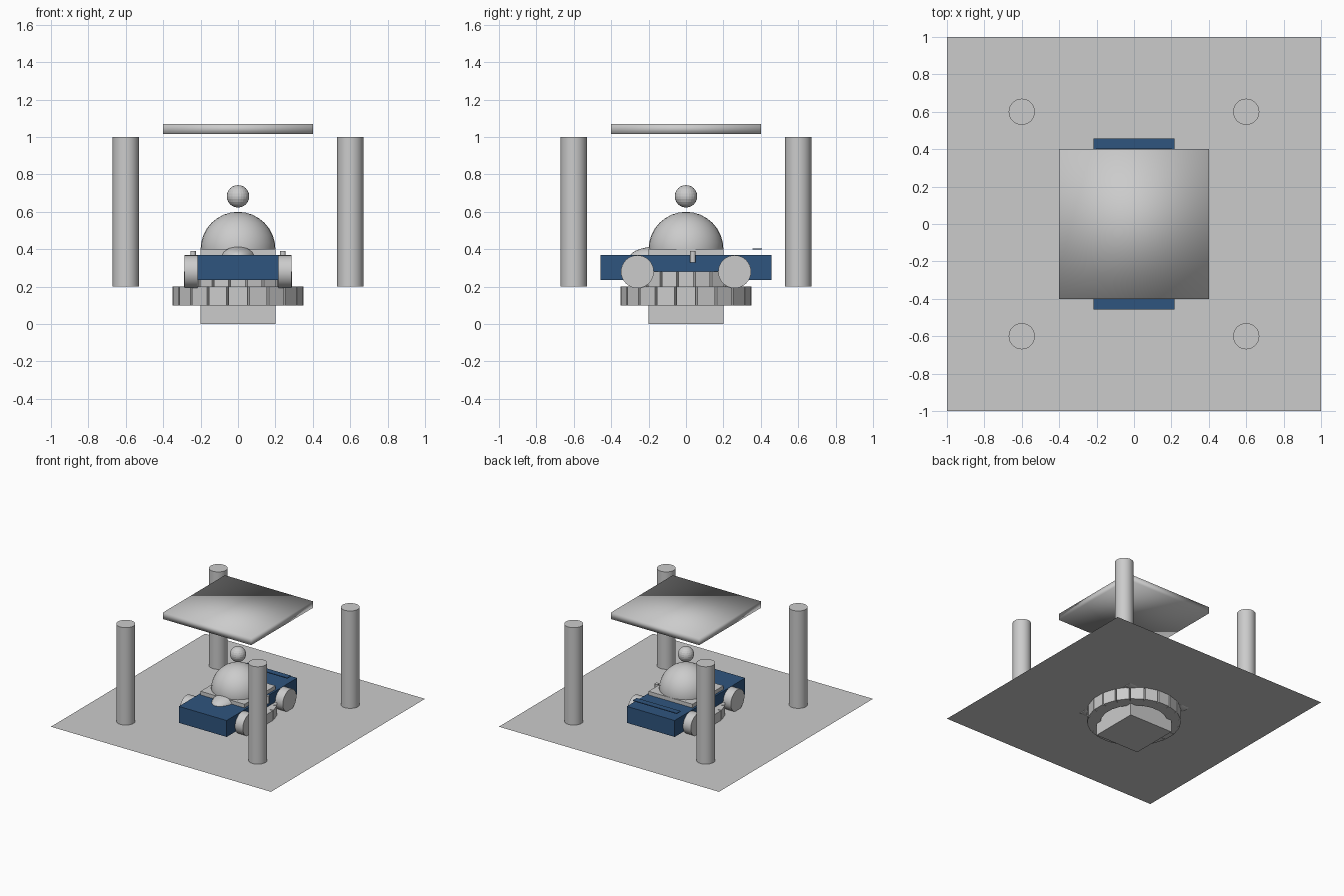
import bpy
import math

if "Cube" in bpy.data.objects:
    bpy.data.objects.remove(bpy.data.objects["Cube"], do_unlink=True)


def material(name, rgb):
    mat = bpy.data.materials.new(name)
    mat.use_nodes = True
    mat.diffuse_color = (*rgb, 1)
    mat.node_tree.nodes["Principled BSDF"].inputs["Base Color"].default_value = (*rgb, 1)
    return mat


STONE = material("light_grey", (0.6, 0.6, 0.6))
BLUE = material("dark_blue", (0.028, 0.09, 0.21))


def finish(name, mat, scale=None, smooth=None):
    ob = bpy.context.object
    ob.name = name
    if scale:
        ob.scale = scale
        bpy.ops.object.transform_apply(location=False, rotation=False, scale=True)
    ob.data.materials.append(mat)
    if smooth:
        bpy.ops.object.shade_smooth_by_angle(angle=math.radians(smooth))
    return ob


def box(name, loc, size, mat=STONE, turn=0):
    bpy.ops.mesh.primitive_cube_add(size=1, location=loc, rotation=(0, 0, turn))
    return finish(name, mat, size)


def cylinder(name, loc, radius, depth, rot=(0, 0, 0)):
    bpy.ops.mesh.primitive_cylinder_add(vertices=32, radius=radius, depth=depth,
                                        location=loc, rotation=rot)
    return finish(name, STONE, smooth=30)


def ball(name, loc, scale, segments=32, rings=16, smooth=40):
    bpy.ops.mesh.primitive_uv_sphere_add(segments=segments, ring_count=rings,
                                         radius=1, location=loc)
    return finish(name, STONE, scale, smooth)


# Ground sheet with four corner pillars
bpy.ops.mesh.primitive_plane_add(size=2, location=(0, 0, 0.2))
finish("ground_sheet", STONE)
for sx in (-1, 1):
    for sy in (-1, 1):
        cylinder("pillar", (0.6 * sx, 0.6 * sy, 0.6), 0.07, 0.8)

# Central pedestal, dome and finial
box("pedestal", (0, 0, 0.2), (0.4, 0.4, 0.4))
ball("dome", (0, 0, 0.4), (0.2, 0.2, 0.2))
ball("finial", (0, 0, 0.683), (0.06, 0.06, 0.06), 24, 12, None)

# Two stacked rings of blocks
COUNT = 20
for name, radius, size, z in (("lower_block", 0.3, 0.1, 0.15),
                              ("upper_block", 0.25, 0.08, 0.24)):
    for i in range(COUNT):
        a = math.tau * i / COUNT
        box(name, (radius * math.cos(a), radius * math.sin(a), z), (size,) * 3, turn=a)

# Floating roof slab with softened shading
box("roof_slab", (0, 0, 1.043), (0.8, 0.8, 0.055))
bpy.ops.object.shade_smooth()

# Vehicle body, cockpit bulge and rear wing
box("body", (0, 0, 0.302), (0.435, 0.916, 0.135), BLUE)
ball("cockpit", (0, -0.1, 0.36), (0.1, 0.2, 0.06))
box("rear_wing", (0, 0.38, 0.401), (0.4, 0.05, 0.006), BLUE)

# Wheels and small side posts
for sx in (-1, 1):
    for sy in (-1, 1):
        cylinder("wheel", (0.252 * sx, 0.26 * sy, 0.28), 0.088, 0.07, (0, math.pi / 2, 0))
    cylinder("side_post", (0.24 * sx, 0.037, 0.36), 0.015, 0.06)
